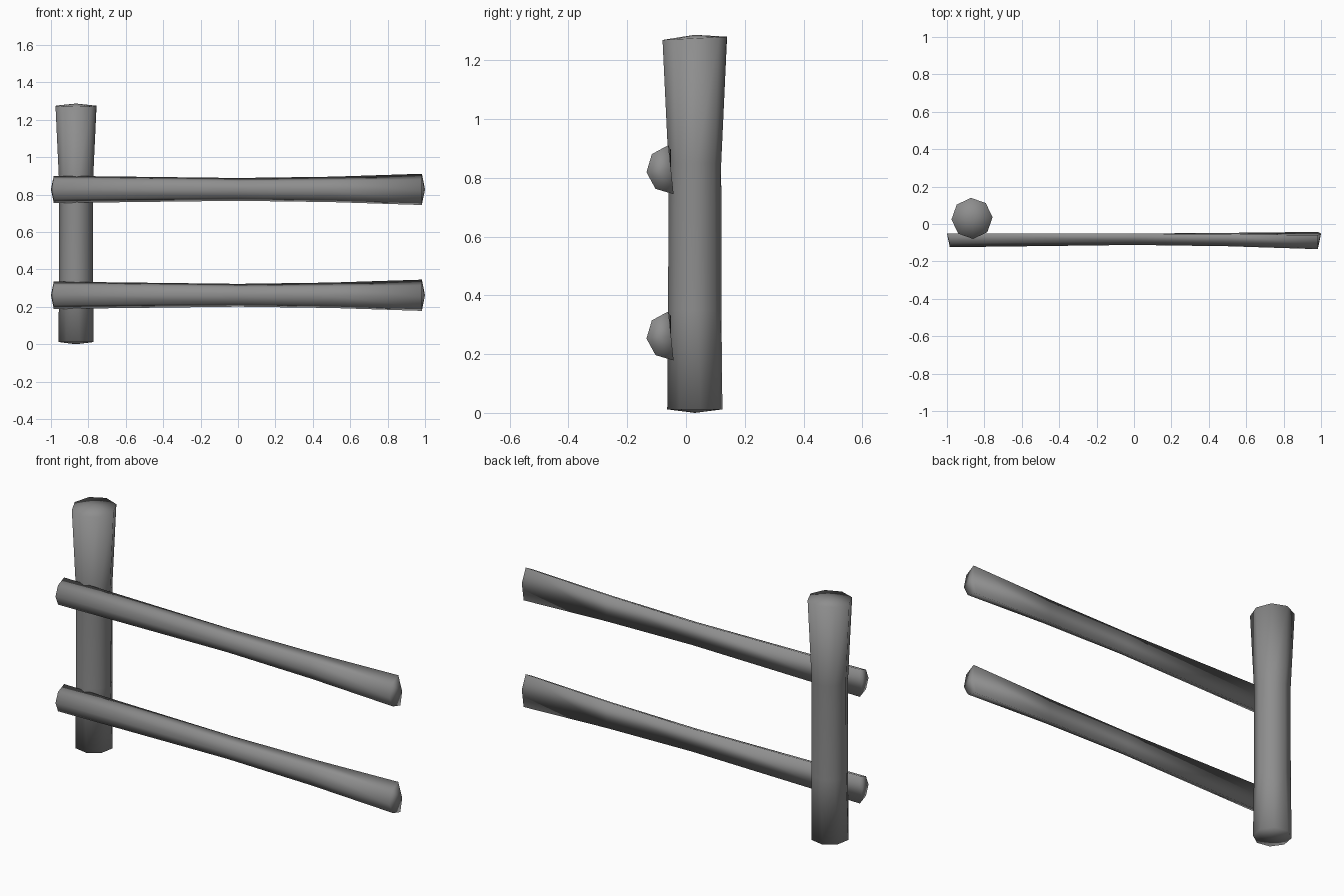
import bpy, bmesh, math
from mathutils import Vector

default = bpy.data.objects.get("Cube")
if default:
    bpy.data.objects.remove(default, do_unlink=True)

wood = bpy.data.materials.new("weathered grey wood")
wood.use_nodes = True
GREY = (0.27, 0.27, 0.27, 1)
wood.diffuse_color = GREY
wood.node_tree.nodes["Principled BSDF"].inputs["Base Color"].default_value = GREY


def loft(name, rings, start, end, back=False):
    """Skin a log through its rings, with a shallow point on each end."""
    bm = bmesh.new()
    loops = [[bm.verts.new(p) for p in ring] for ring in rings]
    count = len(loops[0])
    closed = count if not back else count - 1
    for a, b in zip(loops, loops[1:]):
        for i in range(closed):
            j = (i + 1) % count
            bm.faces.new((a[i], a[j], b[j], b[i]))
    tips = [bm.verts.new(start), bm.verts.new(end)]
    for tip, loop in zip(tips, (loops[0], loops[-1])):
        for i in range(closed):
            bm.faces.new((tip, loop[i], loop[(i + 1) % count]))
    if back:
        # flat sawn face of the half log
        for a, b in zip(loops, loops[1:]):
            bm.faces.new((a[-1], a[0], b[0], b[-1]))
        for tip, loop in zip(tips, (loops[0], loops[-1])):
            bm.faces.new((tip, loop[-1], loop[0]))
    bmesh.ops.recalc_face_normals(bm, faces=bm.faces)
    mesh = bpy.data.meshes.new(name)
    bm.to_mesh(mesh)
    bm.free()
    mesh.materials.append(wood)
    mesh.shade_smooth()
    obj = bpy.data.objects.new(name, mesh)
    bpy.context.collection.objects.link(obj)
    return obj


# Upright post: (height, radius, twist in degrees, slope of the cut)
def post_ring(z, r, twist, slope):
    ring = []
    for i in range(8):
        a = math.radians(45 * i + twist)
        y = r * math.sin(a)
        ring.append(Vector((-0.866 + r * math.cos(a), 0.03 + y, z + slope * y)))
    return ring


stations = [(0.012, 0.096, 12, 0), (0.35, 0.091, 5, 0),
            (0.85, 0.090, 3, 0), (1.275, 0.110, 3, 0.05)]
loft("post", [post_ring(*s) for s in stations],
     (-0.866, 0.03, 0), (-0.866, 0.03, 1.287))


# Half-log rails: (x, radius, tilt in degrees)
def rail_ring(x, r, tilt, z):
    ring = []
    for i in range(5):
        a = math.radians(90 + 45 * i + tilt)
        ring.append(Vector((x, -0.051 + r * math.cos(a), z + r * math.sin(a))))
    return ring


cuts = [(-0.985, 0.073, 0), (0, 0.061, 0), (0.5, 0.068, 3), (0.983, 0.084, 6)]
for name, z in (("lower_rail", 0.262), ("upper_rail", 0.828)):
    loft(name, [rail_ring(x, r, t, z) for x, r, t in cuts],
         (-1, -0.051, z), (1, -0.051, z), back=True)
